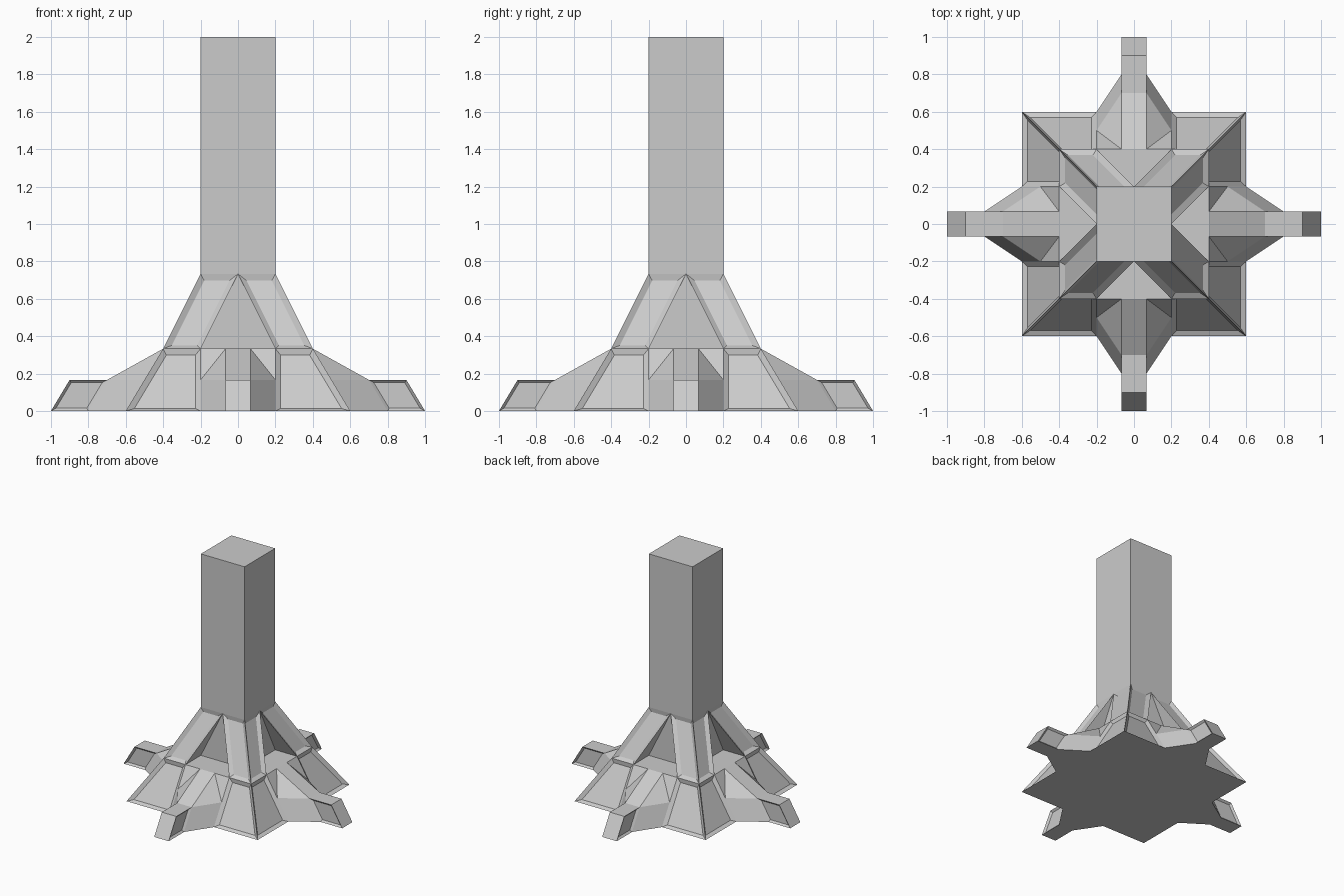
import bpy, bmesh, math
from mathutils import Matrix, Vector

if "Cube" in bpy.data.objects:
    bpy.data.objects.remove(bpy.data.objects["Cube"])

H1, H2, H3 = 1 / 6, 1 / 3, 0.733   # foot top, ledge, shaft bottom
W = 1 / 15                         # half width of a foot


def build(name, plain, panels, rotations, inset=0.03, depth=0.02):
    """Half-side faces (x > 0, front side) mirrored in x and repeated around z.
    Panels get a recessed centre."""
    bm = bmesh.new()
    recess = []
    for k in rotations:
        rot = Matrix.Rotation(k * math.pi / 2, 3, 'Z')
        for sx in (1, -1):
            for i, pts in enumerate(plain + panels):
                vs = [bm.verts.new(rot @ Vector((sx * x, y, z))) for x, y, z in pts]
                f = bm.faces.new(vs if sx == 1 else vs[::-1])
                if i >= len(plain):
                    recess.append(f)
    bm.normal_update()
    bmesh.ops.inset_individual(bm, faces=recess, thickness=inset,
                               depth=-depth, use_even_offset=True)
    bmesh.ops.remove_doubles(bm, verts=bm.verts, dist=1e-4)
    bmesh.ops.dissolve_limit(bm, angle_limit=0.01, verts=bm.verts, edges=bm.edges)
    me = bpy.data.meshes.new(name)
    bm.to_mesh(me)
    bm.free()
    ob = bpy.data.objects.new(name, me)
    bpy.context.collection.objects.link(ob)
    return ob


# Square shaft
bpy.ops.mesh.primitive_cube_add(size=1, location=(0, 0, (2 + H3) / 2))
shaft = bpy.context.object
shaft.name = "shaft"
shaft.scale = (0.4, 0.4, 2 - H3)

# Lower sloped plinth with recessed panels, ledge and underside
build("plinth",
      [[(0.2, -0.5, H1), (0.2, -0.4, H2), (W, -0.4, H2)],
       [(0, -0.4, H2), (0.2, -0.4, H2), (0.2, -0.2, H2), (0, -0.2, H2)],
       [(0, 0, 0), (0.6, -0.6, 0), (0, -0.6, 0)]],
      [[(0.2, -0.6, 0), (0.6, -0.6, 0), (0.4, -0.4, H2), (0.2, -0.4, H2)]],
      range(4), inset=0.028)

# Upper sloped collar with panels and triangular niches
build("collar",
      [[(0, -0.2, H2), (0.2, -0.2, H2), (0, -0.2, H3)],
       [(0, -0.2, H3), (0.2, -0.2, H2), (0.2, -0.4, H2)]],
      [[(0.2, -0.4, H2), (0.4, -0.4, H2), (0.2, -0.2, H3), (0, -0.2, H3)]],
      range(4))

# Four flared buttresses ending in feet with recessed sides
for k, side in enumerate(("front", "right", "back", "left")):
    build(side + "_buttress",
          [[(0, -0.7, H1), (W, -0.7, H1), (W, -0.4, H2), (0, -0.4, H2)],
           [(0, -0.9, H1), (W, -0.9, H1), (W, -0.7, H1), (0, -0.7, H1)],
           [(0, -1, 0), (W, -1, 0), (W, -0.9, H1), (0, -0.9, H1)],
           [(W, -0.7, H1), (0.2, -0.5, H1), (W, -0.4, H2)],
           [(W, -0.8, 0), (0.2, -0.6, 0), (0.2, -0.5, H1), (W, -0.7, H1)],
           [(0, -0.6, 0), (0.2, -0.6, 0), (W, -0.8, 0), (W, -1, 0), (0, -1, 0)]],
          [[(W, -1, 0), (W, -0.8, 0), (W, -0.7, H1), (W, -0.9, H1)]],
          [k], inset=0.015, depth=0.015)
